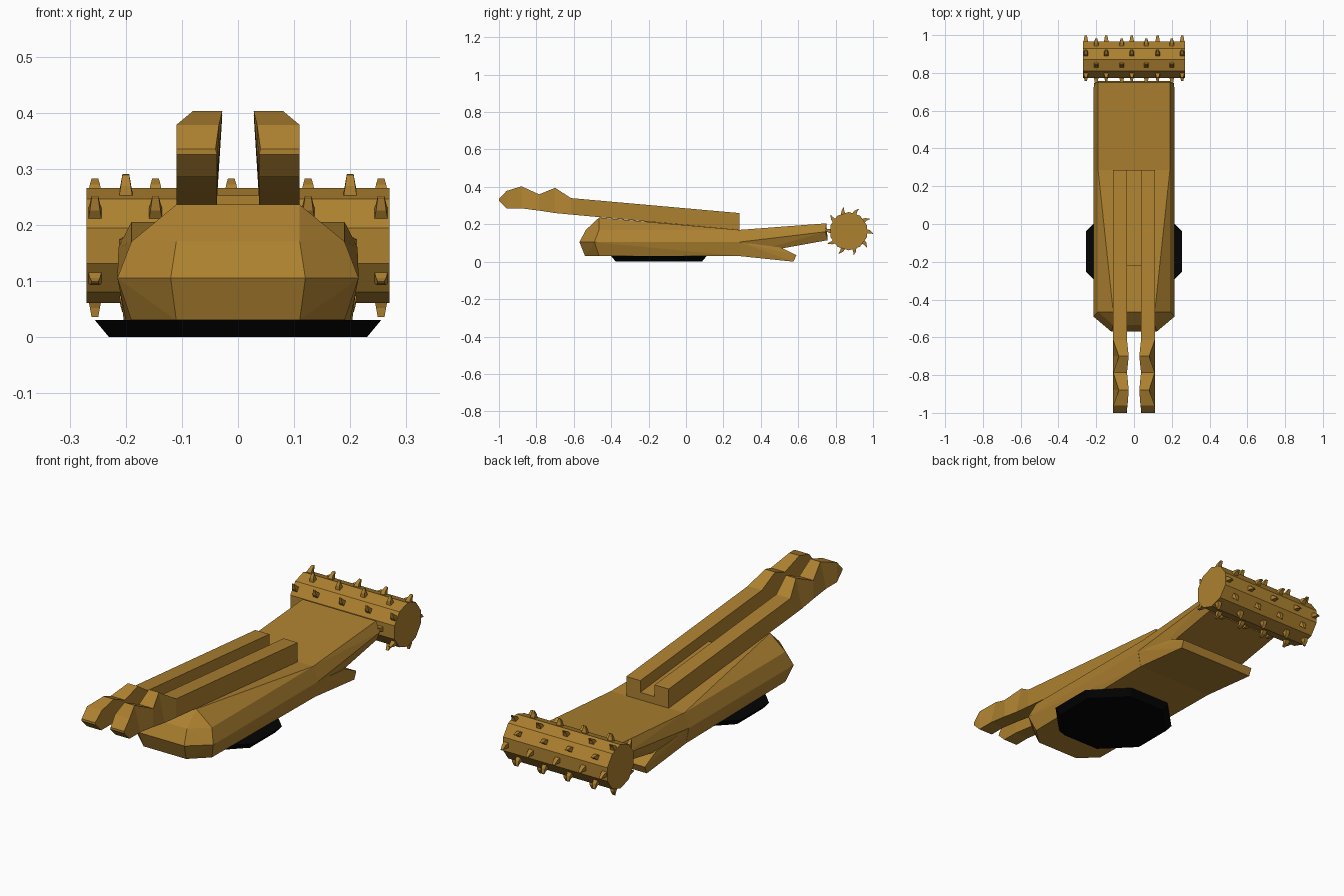
import bpy, bmesh, math

if "Cube" in bpy.data.objects:
    bpy.data.objects.remove(bpy.data.objects["Cube"])

def material(name, rgb):
    m = bpy.data.materials.new(name)
    m.diffuse_color = (*rgb, 1)
    m.use_nodes = True
    m.node_tree.nodes["Principled BSDF"].inputs["Base Color"].default_value = m.diffuse_color
    return m

BROWN = material("ochre_brown", (0.42, 0.22, 0.03))
BLACK = material("black", (0.001, 0.001, 0.001))

def finish(bm, name, mat):
    bmesh.ops.recalc_face_normals(bm, faces=bm.faces)
    me = bpy.data.meshes.new(name)
    bm.to_mesh(me)
    bm.free()
    me.materials.append(mat)
    ob = bpy.data.objects.new(name, me)
    bpy.context.collection.objects.link(ob)
    return ob

def mirrored_hull(name, pts, mat=BROWN):
    """Convex block from points on the +x side, mirrored across x = 0."""
    bm = bmesh.new()
    for x, y, z in pts:
        bm.verts.new((x, y, z))
        bm.verts.new((-x, y, z))
    bmesh.ops.convex_hull(bm, input=bm.verts)
    bmesh.ops.delete(bm, geom=[v for v in bm.verts if not v.link_faces], context='VERTS')
    bmesh.ops.dissolve_limit(bm, angle_limit=math.radians(0.5), verts=bm.verts, edges=bm.edges)
    return finish(bm, name, mat)

def loft(bm, rings):
    """Skin equal rings of points and cap both ends."""
    rows = [[bm.verts.new(p) for p in r] for r in rings]
    n = len(rows[0])
    for a, b in zip(rows, rows[1:]):
        for i in range(n):
            j = (i + 1) % n
            bm.faces.new((a[i], a[j], b[j], b[i]))
    bm.faces.new(rows[0])
    bm.faces.new(rows[-1])

# Main hull with chamfered nose
mirrored_hull("hull", [
    (.11, -.465, .236), (.19, -.465, .17), (.215, -.49, .105), (.19, -.465, .03),
    (.11, -.535, .17), (.12, -.57, .105), (.11, -.54, .03),
    (.11, .285, .17), (.19, .285, .17), (.215, .285, .105), (.20, .285, .03)])

# Rising rear chute that reaches the drum
mirrored_hull("rear_chute", [
    (.19, .285, .17), (.215, .285, .105), (.19, .285, .03),
    (.19, .75, .205), (.213, .745, .16), (.19, .758, .115)])

# Lower rear scoop
mirrored_hull("rear_scoop", [
    (.213, .285, .105), (.20, .285, .03), (.20, .51, .075),
    (.20, .59, .035), (.20, .575, 0.0)])

# Octagonal black base
bm = bmesh.new()
rings = []
for apothem, z in ((.23, 0), (.255, .03)):
    r = apothem / math.cos(math.pi / 8)
    rings.append([(r * math.cos((i + .5) * math.pi / 4),
                   -.145 + r * math.sin((i + .5) * math.pi / 4), z) for i in range(8)])
loft(bm, rings)
finish(bm, "base_pad", BLACK)

# Twin forward arms with knuckled ends: y, bottom z, top z, top outer x, top inner x
ARM = [(.285, .17, .26, .11, .037), (-.615, .252, .34, .11, .037),
       (-.70, .26, .395, .08, .028), (-.785, .273, .36, .11, .037),
       (-.88, .285, .403, .08, .028), (-.96, .285, .378, .11, .034),
       (-1.0, .325, .335, .11, .04)]
for s, side in ((1, "right"), (-1, "left")):
    bm = bmesh.new()
    loft(bm, [[(s * .11, y, zb), (s * .037, y, zb), (s * xi, y, zt), (s * xo, y, zt)]
              for y, zb, zt, xo, xi in ARM])
    finish(bm, side + "_arm", BROWN)

# Low floor joining the arms at the rear
mirrored_hull("arm_floor", [(.037, .285, .165), (.037, .285, .205),
                            (.037, -.22, .21), (.037, -.22, .252)])

# Ten-sided cutting drum
CY, CZ, R = .87, .163, .1025

def polar(x, r, ang, shift=0):
    """Point on the drum: radius along ang, shift along the tangent."""
    c, s = math.cos(ang), math.sin(ang)
    return (x, CY + r * c - shift * s, CZ + r * s + shift * c)

bm = bmesh.new()
loft(bm, [[polar(x, R, (i + .5) * math.pi / 5) for i in range(10)] for x in (-.27, .27)])
finish(bm, "drum", BROWN)

# Hooked teeth, staggered on alternate drum facets
ROWS = ((-.255, -.147, -.012, .125, .255), (-.2, -.065, .065, .2))
TOOTH = ((.095, 0, .012, .012), (.113, -.003, .009, .008), (.129, -.013, .006, .002))
bm = bmesh.new()
for i in range(10):
    a = i * math.pi / 5
    for x in ROWS[i % 2]:
        loft(bm, [[polar(x + u * hx, r, a, sh + v * ht)
                   for u, v in ((-1, -1), (1, -1), (1, 1), (-1, 1))]
                  for r, sh, hx, ht in TOOTH])
finish(bm, "drum_teeth", BROWN)
